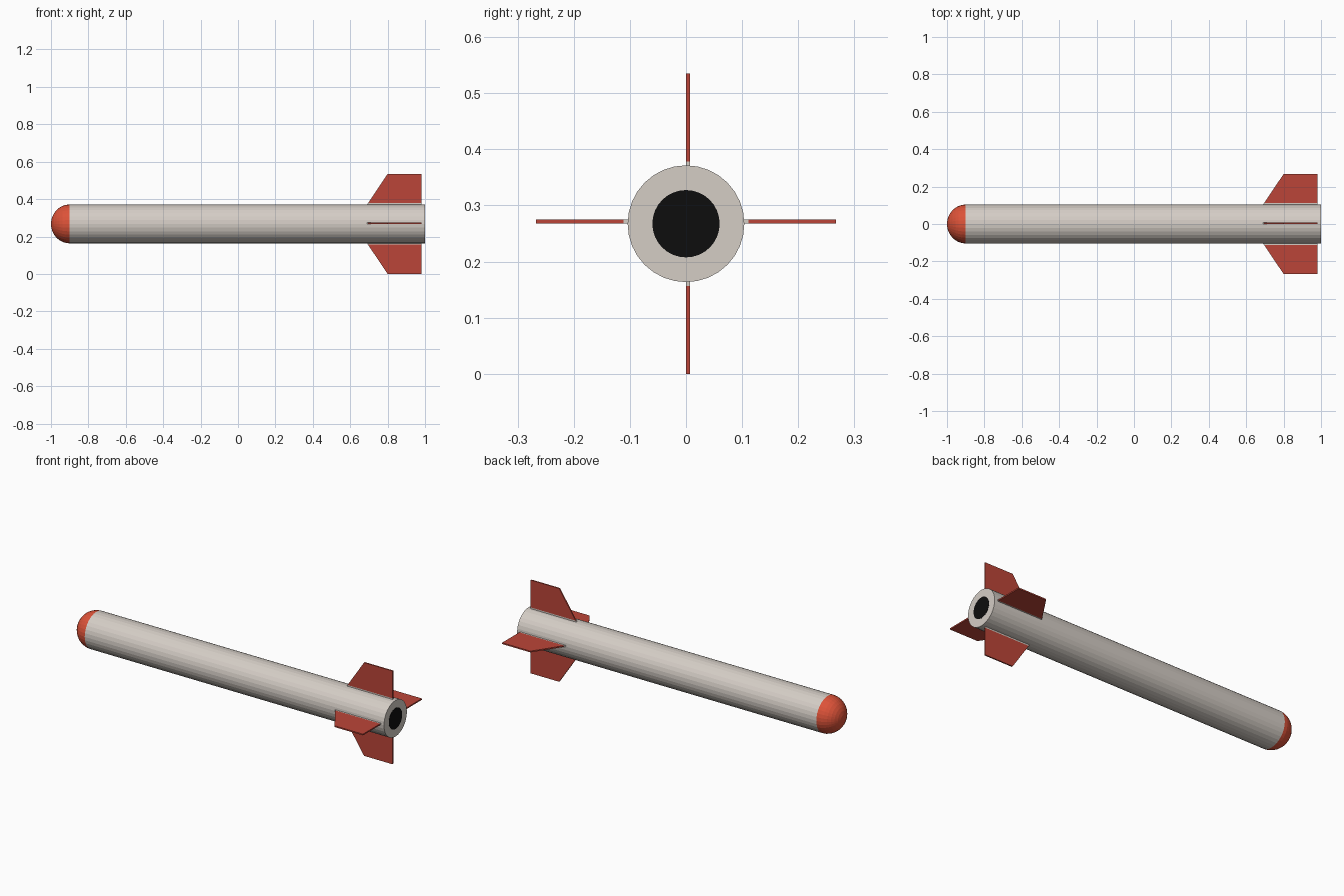
import bpy, bmesh, math
from mathutils import Vector

if "Cube" in bpy.data.objects:
    bpy.data.objects.remove(bpy.data.objects["Cube"])

CZ = 0.2675      # height of the long axis
R = 0.104        # body radius
SIDES = 32


def material(name, rgb):
    m = bpy.data.materials.new(name)
    m.diffuse_color = (*rgb, 1)
    m.use_nodes = True
    m.node_tree.nodes["Principled BSDF"].inputs["Base Color"].default_value = m.diffuse_color
    return m


cream = material("warm_grey", (0.66, 0.61, 0.56))
orange = material("orange_red", (0.72, 0.085, 0.04))
red = material("dull_red", (0.50, 0.06, 0.04))
black = material("black", (0.004, 0.004, 0.004))


def finish(bm, name, mat):
    bmesh.ops.recalc_face_normals(bm, faces=bm.faces)
    me = bpy.data.meshes.new(name)
    bm.to_mesh(me)
    bm.free()
    me.materials.append(mat)
    ob = bpy.data.objects.new(name, me)
    ob.location.z = CZ
    bpy.context.collection.objects.link(ob)
    return ob


def lathe(name, profile, mat):
    """Revolve (x, radius) points around the long axis; radius 0 is a tip."""
    bm = bmesh.new()
    rings = []
    for x, r in profile:
        n = SIDES if r > 0 else 1
        rings.append([bm.verts.new((x, r * math.cos(math.tau * i / SIDES),
                                    r * math.sin(math.tau * i / SIDES))) for i in range(n)])
    for a, b in zip(rings, rings[1:]):
        for i in range(SIDES):
            j = (i + 1) % SIDES
            quad = [a[i % len(a)], a[j % len(a)], b[j % len(b)], b[i % len(b)]]
            bm.faces.new(list(dict.fromkeys(quad)))
    return finish(bm, name, mat)


def plate(name, outline, out, side, mat, thick=0.0075):
    """Thin plate from (x, distance from axis) points, thickened to one side."""
    bm = bmesh.new()
    face = bm.faces.new([bm.verts.new(Vector((x, 0, 0)) + out * r) for x, r in outline])
    new = bmesh.ops.extrude_face_region(bm, geom=[face])["geom"]
    bmesh.ops.translate(bm, vec=side * thick,
                        verts=[v for v in new if isinstance(v, bmesh.types.BMVert)])
    return finish(bm, name, mat)


# Body tube, domed nose and exhaust opening
lathe("body_tube", [(-0.9, 0), (-0.9, R), (0.999, R), (0.999, 0)], cream)
lathe("nose_dome", [(-0.9 - 0.1 * math.sin(math.pi / 2 * k / 8),
                     R * math.cos(math.pi / 2 * k / 8) if k < 8 else 0) for k in range(9)], orange)
lathe("exhaust_disc", [(0.997, 0), (0.997, 0.06), (1.0, 0.06), (1.0, 0)], black)

# Four tail fins, each with a narrow body-coloured root strip
Y, Z = Vector((0, 1, 0)), Vector((0, 0, 1))
for label, out, side in (("top", Z, Y), ("bottom", -Z, Y), ("left", -Y, Z), ("right", Y, Z)):
    plate(label + "_fin", [(0.695, 0.111), (0.80, 0.2675), (0.98, 0.2675), (0.98, 0.111)],
          out, side, red)
    plate(label + "_fin_root", [(0.683, 0.095), (0.695, 0.111), (0.98, 0.111), (0.98, 0.095)],
          out, side, cream)
